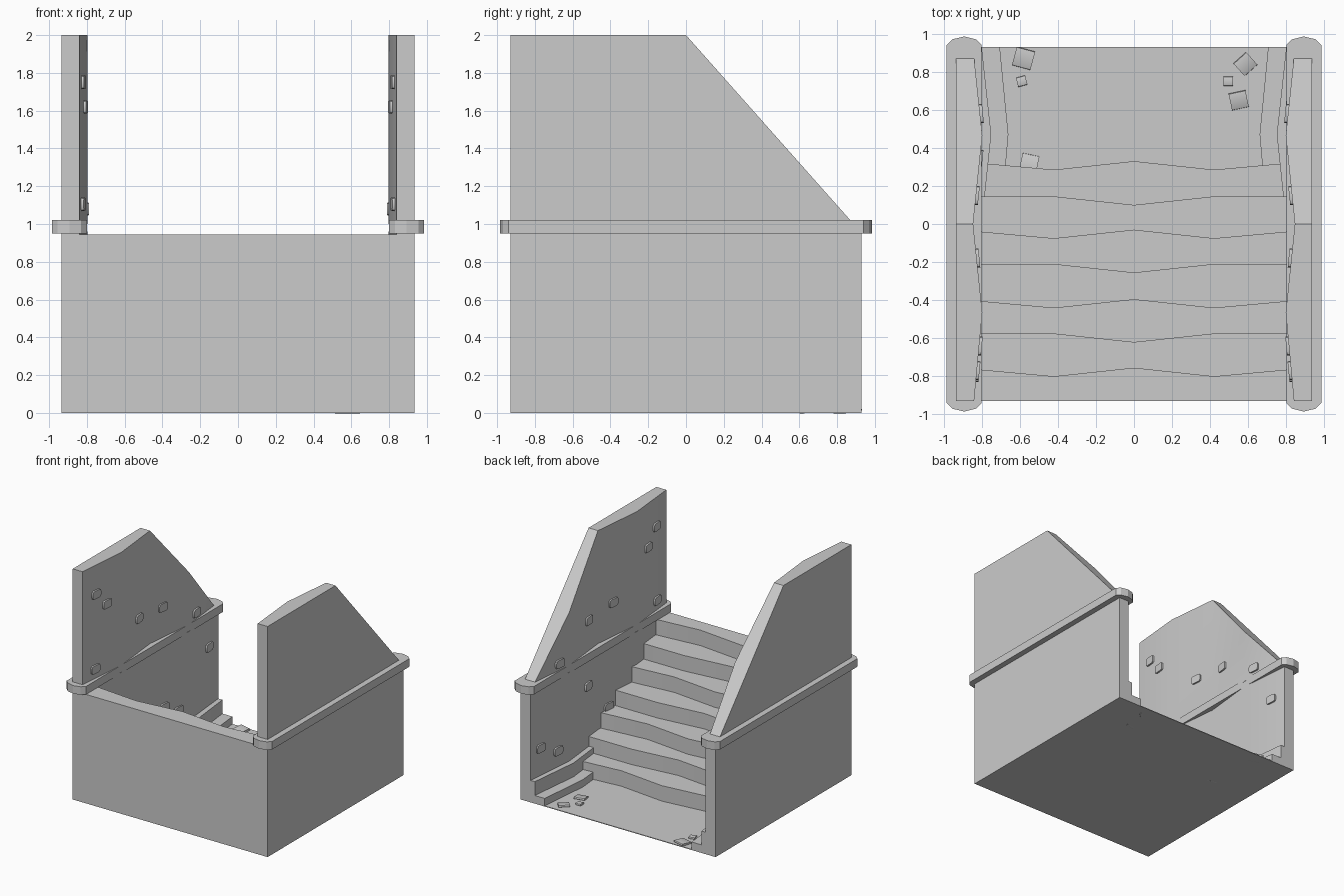
import bpy, bmesh, math
from mathutils import Matrix

if "Cube" in bpy.data.objects:
    bpy.data.objects.remove(bpy.data.objects["Cube"])


def finish(name, bm, smooth=True):
    bmesh.ops.recalc_face_normals(bm, faces=bm.faces)
    me = bpy.data.meshes.new(name)
    bm.to_mesh(me)
    bm.free()
    ob = bpy.data.objects.new(name, me)
    bpy.context.collection.objects.link(ob)
    if smooth:
        bpy.ops.object.select_all(action='DESELECT')
        ob.select_set(True)
        bpy.context.view_layer.objects.active = ob
        bpy.ops.object.shade_smooth_by_angle(angle=math.radians(25))
    return ob


def loft(name, sections):
    """Skin a list of equal-length closed sections and cap both ends."""
    bm = bmesh.new()
    rings = [[bm.verts.new(p) for p in sec] for sec in sections]
    n = len(rings[0])
    for a, b in zip(rings, rings[1:]):
        for i in range(n):
            j = (i + 1) % n
            bm.faces.new((a[i], a[j], b[j], b[i]))
    bm.faces.new(rings[0])
    bm.faces.new(rings[-1])
    return finish(name, bm)


def prism(name, outline, z0, z1):
    return loft(name, [[(x, y, z) for x, y in outline] for z in (z0, z1)])


def stone(name, loc, size, rot_z, tilt=0.0, bevel=0.01):
    bm = bmesh.new()
    bmesh.ops.create_cube(bm, size=1)
    bmesh.ops.scale(bm, vec=size, verts=bm.verts)
    if bevel:
        # round only the corners seen face-on (edges along local x)
        edges = [e for e in bm.edges
                 if abs(e.verts[0].co.x - e.verts[1].co.x) > 1e-5]
        bmesh.ops.bevel(bm, geom=edges, offset=bevel, segments=2,
                        profile=0.5, affect='EDGES')
    m = Matrix.Translation(loc) @ Matrix.Rotation(rot_z, 4, 'Z') @ Matrix.Rotation(tilt, 4, 'X')
    bmesh.ops.transform(bm, matrix=m, verts=bm.verts)
    return finish(name, bm)


# Wavy inner wall face: (y, x)
WAVE = [(-0.93, 0.84), (-0.465, 0.797), (0, 0.845), (0.465, 0.797), (0.93, 0.84)]


def wall_x(y):
    for (y0, x0), (y1, x1) in zip(WAVE, WAVE[1:]):
        if y <= y1:
            slope = (x1 - x0) / (y1 - y0)
            return x0 + (y - y0) * slope, slope
    return WAVE[-1][1], 0


# Staircase: stepped side profile lofted across x, alternating wavy risers
RISERS = [-0.76, -0.575, -0.40, -0.21, -0.035, 0.145, 0.325]
WAVE_A = [0, -0.04, 0.005, -0.04, 0]
WAVE_B = [0, 0, -0.045, 0, 0]
TOP, FLOOR = 0.945, 0.006
sections = []
for k, x in enumerate((-0.86, -0.42, 0, 0.42, 0.86)):
    prof = [(x, -0.93, 0), (x, -0.93, TOP)]
    for i, y in enumerate(RISERS):
        yy = y + (WAVE_B if i % 2 else WAVE_A)[k]
        h = (TOP - FLOOR) / len(RISERS)
        prof += [(x, yy, TOP - i * h), (x, yy, TOP - (i + 1) * h)]
    prof += [(x, 0.93, FLOOR), (x, 0.93, 0)]
    sections.append(prof)
loft("staircase", sections)

# Brick positions (y, z) on the inner wall faces
UPPER = [(-0.77, 1.75), (-0.64, 1.62), (-0.78, 1.105), (-0.18, 1.315),
         (0.15, 1.285), (0.58, 1.08)]
LOWER = {1: [(0.81, 0.43), (0.60, 0.33), (-0.125, 0.43), (0.163, 0.72)],
         -1: [(0.78, 0.70), (0.17, 0.41), (0.34, 0.32)]}

for s, side in ((-1, "left"), (1, "right")):
    # Lower wall
    prism(f"lower_wall_{side}",
          [(s * 0.935, -0.93)] + [(s * x, y) for y, x in WAVE] + [(s * 0.935, 0.93)],
          0, 0.96)

    # Upper wall, sloping down towards the back
    secs = []
    for y in (-0.93, -0.465, 0, 0.465, 0.875):
        xi = s * (0.84 if y > 0.8 else wall_x(y)[0])
        xo, zt = s * 0.935, 2 - max(y, 0) * 0.98 / 0.87
        secs.append([(xo, y, 1.0), (xi, y, 1.0), (xi, y, zt), (xo, y, zt)])
    loft(f"upper_wall_{side}", secs)

    # Trim ledge with rounded ends
    end = [(0.80, 0.94), (0.83, 0.97), (0.892, 0.985), (0.955, 0.97), (0.985, 0.94)]
    outline = [(s * x, y) for x, y in end] + [(s * x, -y) for x, y in reversed(end)]
    prism(f"trim_{side}", outline, 0.95, 1.02)

    # Two-level curb beside the floor
    for name, z, pts in (
            ("upper_curb", 0.19, [(0.80, 0.93), (0.75, 0.47), (0.785, 0.14)]),
            ("lower_curb", 0.07, [(0.705, 0.93), (0.66, 0.47), (0.675, 0.30)])):
        outline = [(0.86, 0.93)] + pts + [(0.86, pts[-1][1])]
        prism(f"{name}_{side}", [(s * x, y) for x, y in outline], 0.003, z)

    # Raised bricks
    for i, (y, z) in enumerate(UPPER + LOWER[s]):
        x, slope = wall_x(y)
        stone(f"brick_{side}_{i}", (s * x, y, z), (0.028, 0.10, 0.07),
              -s * math.atan(slope), bevel=0.018)

# Loose stones on the floor: x, y, size, turn, tilt
for i, (x, y, w, turn, tilt) in enumerate([
        (-0.58, 0.87, 0.10, -15, 6), (-0.59, 0.75, 0.05, 15, 0),
        (-0.55, 0.32, 0.09, -12, -8), (0.585, 0.84, 0.09, 42, 10),
        (0.495, 0.75, 0.048, 0, 0), (0.55, 0.65, 0.09, 12, 10)]):
    stone(f"floor_stone_{i}", (x, y, 0.013), (w, w, 0.018),
          math.radians(turn), math.radians(tilt), bevel=0.006)
